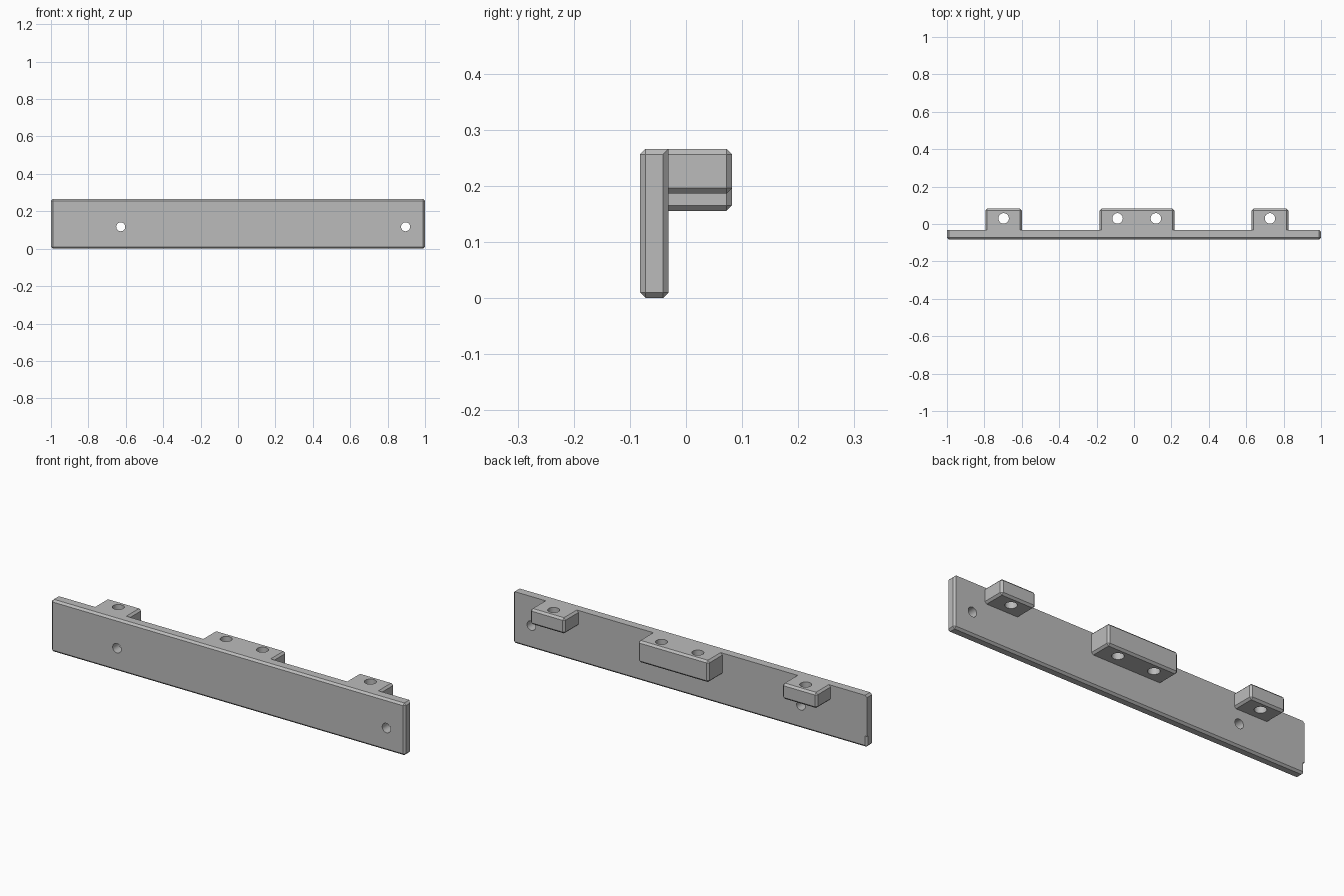
import bpy
import bmesh
from math import pi
from mathutils import Matrix, Vector

if "Cube" in bpy.data.objects:
    bpy.data.objects.remove(bpy.data.objects["Cube"], do_unlink=True)

FRONT, BACK, TAB_END = -0.082, -0.031, 0.082
TOP = 0.266
CHAMFER = 0.01

grey = bpy.data.materials.new("grey")
grey.use_nodes = True
colour = (0.5, 0.5, 0.5, 1)
grey.diffuse_color = colour
grey.node_tree.nodes["Principled BSDF"].inputs["Base Color"].default_value = colour


def make_object(name, bm):
    mesh = bpy.data.meshes.new(name)
    bmesh.ops.recalc_face_normals(bm, faces=bm.faces)
    bm.to_mesh(mesh)
    bm.free()
    mesh.materials.append(grey)
    obj = bpy.data.objects.new(name, mesh)
    bpy.context.collection.objects.link(obj)
    return obj


def chamfered_box(name, low, high, keep_sharp):
    """Box with chamfered edges, except where keep_sharp(edge midpoint) holds."""
    low, high = Vector(low), Vector(high)
    bm = bmesh.new()
    place = Matrix.Translation((low + high) / 2) @ Matrix.Diagonal((*(high - low), 1))
    bmesh.ops.create_cube(bm, size=1, matrix=place)
    edges = [e for e in bm.edges
             if not keep_sharp((e.verts[0].co + e.verts[1].co) / 2)]
    bmesh.ops.bevel(bm, geom=edges, offset=CHAMFER, segments=1,
                    affect='EDGES', offset_type='OFFSET')
    return make_object(name, bm)


def drill(name, radius, length, matrix):
    bm = bmesh.new()
    bmesh.ops.create_cone(bm, cap_ends=True, segments=32, radius1=radius,
                          radius2=radius, depth=length, matrix=matrix)
    return make_object(name, bm)


def combine(target, tool, operation):
    """Apply a boolean and drop the tool object."""
    mod = target.modifiers.new(operation, 'BOOLEAN')
    mod.operation, mod.object, mod.solver = operation, tool, 'EXACT'
    graph = bpy.context.evaluated_depsgraph_get()
    result = bpy.data.meshes.new_from_object(target.evaluated_get(graph))
    target.modifiers.clear()
    target.data = result
    bpy.data.objects.remove(tool, do_unlink=True)


# Long plate: the top rear edge and the rear edge of the -x end stay square
def plate_sharp(mid):
    at_back = abs(mid.y - BACK) < 1e-4
    return at_back and (mid.z > TOP - 1e-4 or mid.x < -0.99)


bracket = chamfered_box("mounting_bracket", (-1, FRONT, 0), (1, BACK, TOP), plate_sharp)

# Chamfer on the lowest stretch of that square rear edge
bm = bmesh.new()
side = CHAMFER * 2 ** 0.5
bmesh.ops.create_cube(bm, size=1, matrix=Matrix.Translation((-1, BACK, 0))
                      @ Matrix.Rotation(pi / 4, 4, 'Z')
                      @ Matrix.Diagonal((side, side, 0.116, 1)))
combine(bracket, make_object("notch_cutter", bm), 'DIFFERENCE')

# Rear tabs, flush with the top of the plate
ROOT = (FRONT + BACK) / 2
for x, half_width, bottom in ((-0.697, 0.098, 0.186), (0.016, 0.2, 0.155),
                              (0.727, 0.098, 0.186)):
    tab = chamfered_box("tab", (x - half_width, ROOT, bottom),
                        (x + half_width, TAB_END, TOP),
                        lambda mid: mid.y < ROOT + 1e-4)
    combine(bracket, tab, 'UNION')

# Vertical holes through the tabs
for x in (-0.697, -0.088, 0.117, 0.727):
    hole = drill("tab_hole", 0.028, 1, Matrix.Translation((x, 0.03, TOP)))
    combine(bracket, hole, 'DIFFERENCE')

# Horizontal screw holes through the plate
for x in (-0.627, 0.896):
    hole = drill("plate_hole", 0.024, 0.3, Matrix.Translation((x, ROOT, 0.117))
                 @ Matrix.Rotation(pi / 2, 4, 'X'))
    combine(bracket, hole, 'DIFFERENCE')

# Smooth hole walls, crisp chamfers
bpy.ops.object.select_all(action='DESELECT')
bracket.select_set(True)
bpy.context.view_layer.objects.active = bracket
bpy.ops.object.shade_smooth_by_angle(angle=pi / 9)
